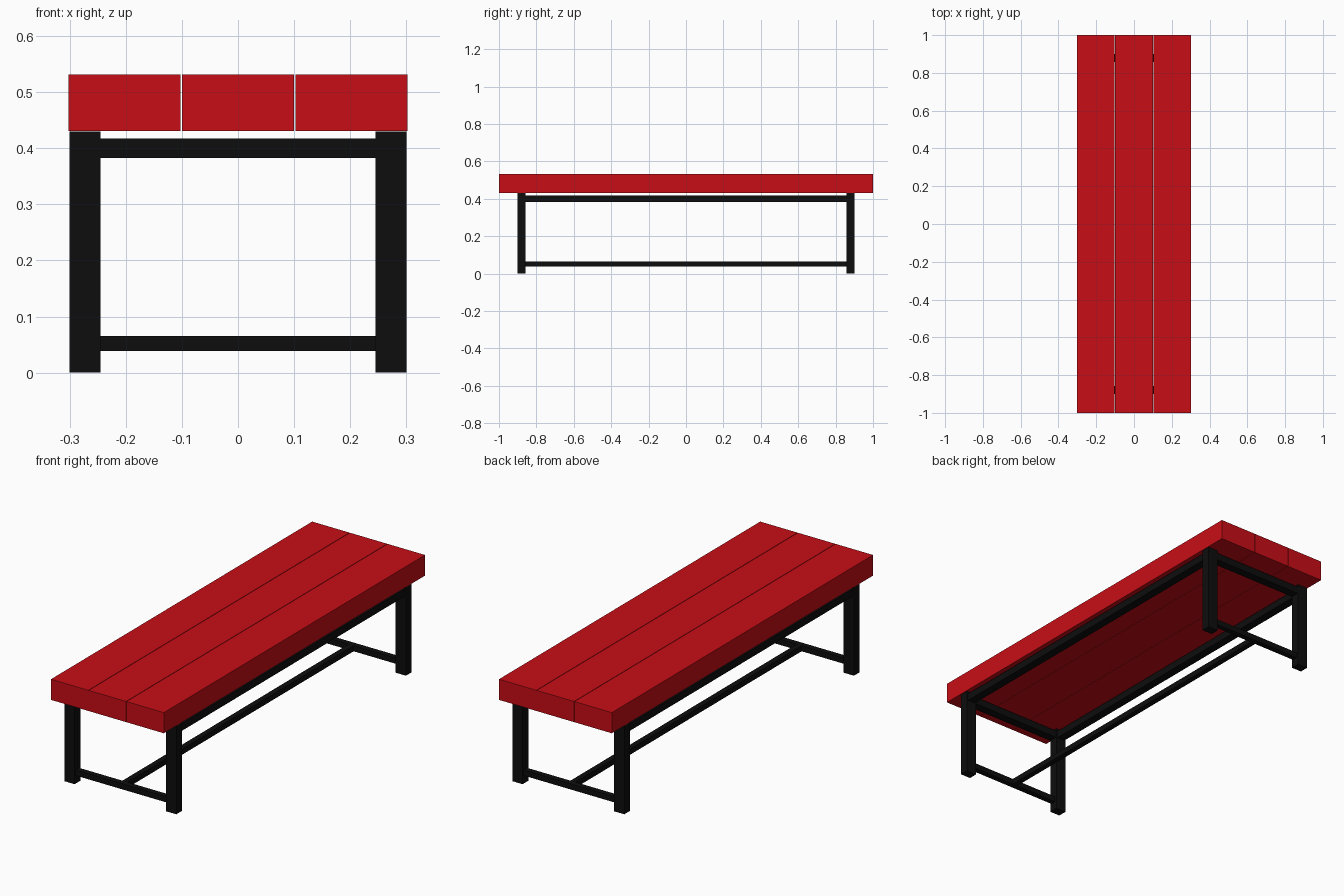
import bpy

if "Cube" in bpy.data.objects:
    bpy.data.objects.remove(bpy.data.objects["Cube"])

def material(name, color):
    m = bpy.data.materials.new(name)
    m.diffuse_color = color
    m.use_nodes = True
    m.node_tree.nodes["Principled BSDF"].inputs["Base Color"].default_value = m.diffuse_color
    return m

red = material("red_paint", (0.58, 0.004, 0.008, 1))
black = material("black_metal", (0.004, 0.004, 0.004, 1))

def box(name, center, size, mat):
    bpy.ops.mesh.primitive_cube_add(size=1, location=center)
    o = bpy.context.object
    o.name = name
    o.data.name = name
    o.scale = size
    bpy.ops.object.transform_apply(location=False, rotation=False, scale=True)
    o.data.materials.append(mat)
    return o

LEG_X, LEG_Y, LEG_H = 0.055, 0.044, 0.43
LX, LY = 0.2725, 0.879          # leg centres
TOP_Z, TOP_T = 0.40, 0.035      # upper rails
LOW_Z, LOW_T = 0.052, 0.027     # lower bars

# seat planks
for i, label in enumerate(("left", "middle", "right")):
    box(f"seat_plank_{label}", ((i - 1) * 0.2025, 0, 0.481), (0.2, 2, 0.1), red)

# legs
for sx, side in ((-1, "left"), (1, "right")):
    for sy, end in ((-1, "front"), (1, "back")):
        box(f"{end}_{side}_leg", (sx * LX, sy * LY, LEG_H / 2), (LEG_X, LEG_Y, LEG_H), black)

# end rails and lower cross bars, butting against the legs
span_x = 2 * LX - LEG_X
for sy, end in ((-1, "front"), (1, "back")):
    box(f"{end}_top_rail", (0, sy * LY, TOP_Z), (span_x, 0.042, TOP_T), black)
    box(f"{end}_lower_bar", (0, sy * LY, LOW_Z), (span_x, LOW_T, LOW_T), black)

# long side rails under the seat
for sx, side in ((-1, "left"), (1, "right")):
    box(f"{side}_side_rail", (sx * LX, 0, TOP_Z), (0.042, 2 * LY - LEG_Y, TOP_T), black)

# central stretcher joining the lower bars
box("centre_stretcher", (0, 0, LOW_Z), (LOW_T, 2 * LY - LOW_T, LOW_T), black)
